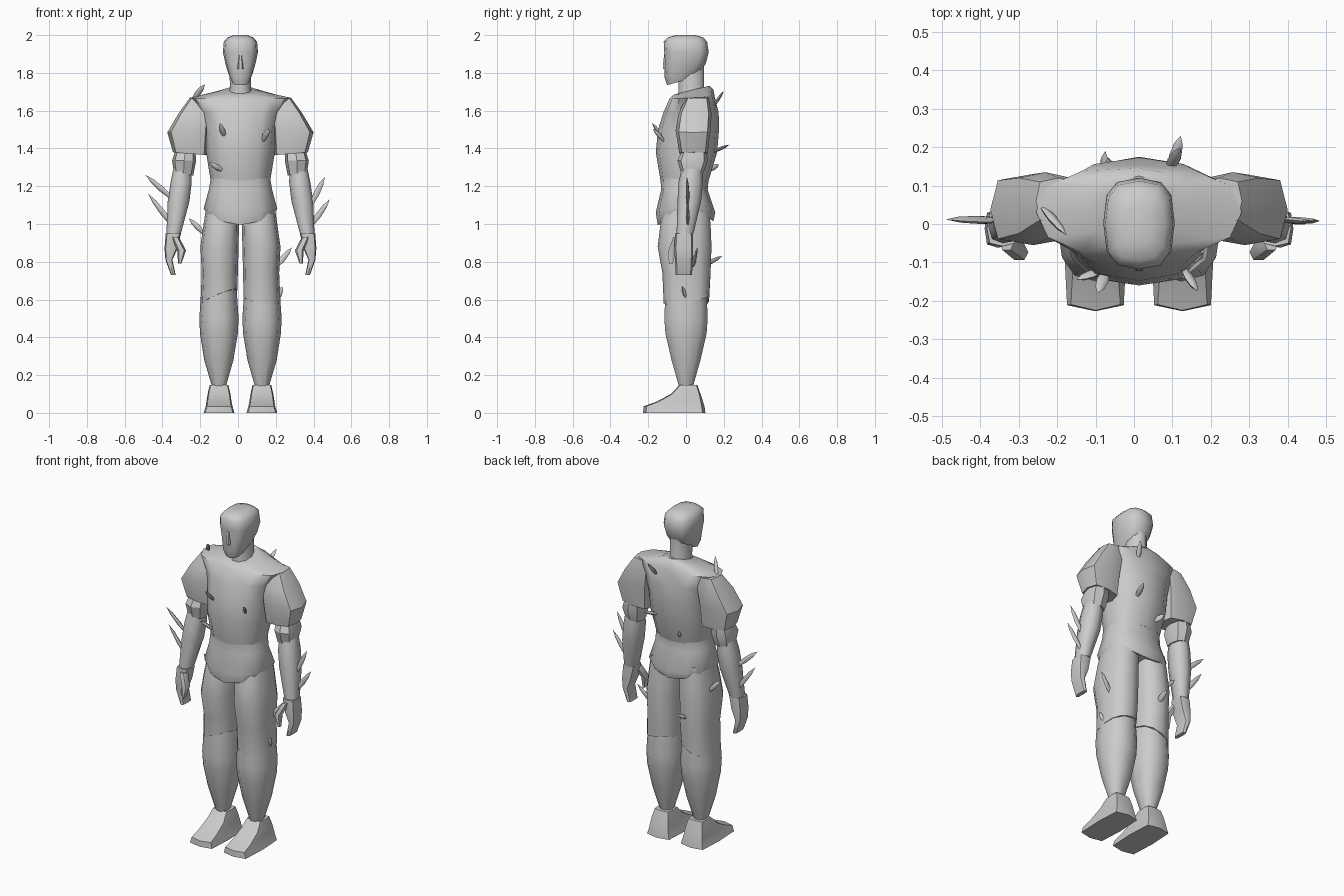
import bpy, bmesh, math
from mathutils import Vector

CX = 0.013  # centre line of the body


def finish(bm, name, angle=35):
    bmesh.ops.recalc_face_normals(bm, faces=bm.faces)
    me = bpy.data.meshes.new(name)
    bm.to_mesh(me)
    bm.free()
    ob = bpy.data.objects.new(name, me)
    bpy.context.collection.objects.link(ob)
    bpy.ops.object.select_all(action='DESELECT')
    ob.select_set(True)
    bpy.context.view_layer.objects.active = ob
    bpy.ops.object.shade_smooth_by_angle(angle=math.radians(angle))
    return ob


def loft(name, rings, n=12, p=2.4, side=1, angle=35):
    """Rings: (z, x0, x1, y0, y1, tilt along x, tilt along y, side lift)."""
    bm = bmesh.new()
    loops = []
    for r in rings:
        z, x0, x1, y0, y1, tx, ty, lift = (tuple(r) + (0, 0, 0))[:8]
        loop = []
        for i in range(n):
            a = 2 * math.pi * i / n
            u, v = (math.copysign(abs(round(f, 6)) ** (2 / p), f)
                    for f in (math.cos(a), math.sin(a)))
            x = (x0 + x1) / 2 + u * (x1 - x0) / 2
            y = (y0 + y1) / 2 + v * (y1 - y0) / 2
            loop.append(bm.verts.new((CX + side * x, y, z + tx * u + ty * v + lift * u * u)))
        loops.append(loop)
    for a, b in zip(loops, loops[1:]):
        for i in range(n):
            bm.faces.new((a[i], a[(i + 1) % n], b[(i + 1) % n], b[i]))
    bm.faces.new(loops[0])
    bm.faces.new(loops[-1])
    return finish(bm, name, angle)


def spike(name, base, tip, w=0.016):
    """Slim leaf-shaped thorn."""
    b, t = Vector(base), Vector(tip)
    d = t - b
    b = b - d * 0.15
    bm = bmesh.new()
    s = d.cross(Vector((0.3, 1, 0.2))).normalized()
    q = d.cross(s).normalized()
    loops = []
    for f, k in ((0.0, 0.6), (0.4, 1.0), (0.75, 0.75)):
        c = b.lerp(t, f)
        loops.append([bm.verts.new(c + w * k * (s * math.cos(a) + 0.6 * q * math.sin(a)))
                      for a in (i * math.pi / 3 for i in range(6))])
    end = bm.verts.new(t)
    for i in range(6):
        j = (i + 1) % 6
        for a, c in zip(loops, loops[1:]):
            bm.faces.new((a[i], a[j], c[j], c[i]))
        bm.faces.new((loops[-1][i], loops[-1][j], end))
    bm.faces.new(loops[0])
    return finish(bm, name, 50)


# Head, nose and neck
loft("head", [
    (1.755, -.045, .045, -.10, .04, 0, .02),
    (1.795, -.064, .064, -.115, .08, 0, .015),
    (1.85, -.08, .08, -.113, .105),
    (1.91, -.093, .093, -.115, .12),
    (1.965, -.088, .088, -.118, .112),
    (1.988, -.068, .068, -.095, .09),
    (2.0, -.035, .035, -.055, .05)], p=2.9, angle=55)
loft("nose", [(1.82, -.018, .018, -.123, -.09), (1.84, -.016, .016, -.125, -.09),
              (1.90, -.01, .01, -.117, -.09)], n=6, p=2, angle=60)
loft("neck", [(1.64, -.075, .075, -.05, .115), (1.72, -.056, .056, -.042, .10),
              (1.84, -.058, .058, -.05, .10)], n=10, p=2, angle=50)

# Shirt: collar, shoulders, chest, waist and hem
loft("shirt", [
    (1.712, -.065, .065, -.04, .125, 0, .02),
    (1.698, -.13, .13, -.065, .145, 0, .014),
    (1.668, -.268, .268, -.088, .152, 0, .006),
    (1.59, -.21, .21, -.12, .173),
    (1.50, -.188, .188, -.148, .175),
    (1.38, -.182, .182, -.16, .165),
    (1.23, -.158, .158, -.135, .12)], p=2.35, angle=50)
loft("shirt_skirt", [
    (1.24, -.158, .158, -.135, .12),
    (1.18, -.168, .168, -.132, .115),
    (1.06, -.195, .195, -.16, .155, 0, 0, .02),
    (1.005, -.18, .18, -.15, .145, 0, .01, .055)], p=2.5, angle=45)

for s, tag in ((-1, "left"), (1, "right")):
    # Puffed sleeve
    loft(tag + "_sleeve", [
        (1.668, .15, .268, .0, .12),
        (1.585, .16, .328, -.04, .135),
        (1.495, .165, .387, -.055, .13, -.01),
        (1.372, .177, .357, -.035, .115, .008)], n=8, p=3.6, side=s, angle=35)
    # Elbow wrap
    loft(tag + "_elbow_wrap", [
        (1.42, .24, .335, -.01, .105),
        (1.335, .235, .362, -.045, .115),
        (1.265, .25, .352, -.025, .09, .008)], n=8, p=2.6, side=s, angle=30)
    # Forearm
    loft(tag + "_forearm", [
        (1.32, .26, .35, -.015, .085),
        (1.22, .258, .37, -.04, .09),
        (1.12, .27, .385, -.045, .08),
        (.95, .315, .392, -.05, .04)], n=8, p=2.4, side=s, angle=60)
    # Hand with curled fingers and thumb
    loft(tag + "_hand", [
        (.95, .315, .396, -.058, .036),
        (.87, .333, .402, -.062, .038),
        (.81, .36, .397, -.058, .036),
        (.73, .343, .368, -.055, .032)], n=8, p=3.5, side=s, angle=50)
    loft(tag + "_thumb", [
        (.93, .325, .365, -.07, -.02),
        (.86, .288, .335, -.096, -.05),
        (.79, .313, .33, -.092, -.068)], n=6, p=2.4, side=s, angle=50)
    # Trouser leg with ragged tilted cuff
    cuff, tilt = ((.61, -.04) if s < 0 else (.60, -.015))
    loft(tag + "_trouser_leg", [
        (1.10, .01, .18, -.11, .12),
        (1.0, .008, .195, -.135, .13),
        (.88, .01, .212, -.15, .135),
        (.74, .014, .205, -.125, .13),
        (cuff, .016, .212, -.118, .122, tilt, .02 * s)], n=12, p=2.4, side=s, angle=50)
    # Calf
    loft(tag + "_calf", [
        (.68, .022, .205, -.112, .112),
        (.50, .01, .218, -.12, .12),
        (.42, .014, .214, -.114, .114),
        (.28, .037, .192, -.08, .08),
        (.13, .08, .148, -.036, .036)], n=10, p=2.3, side=s, angle=50)
    # Foot
    loft(tag + "_foot", [
        (0, .032, .195, -.227, .103),
        (.035, .042, .184, -.225, .098),
        (.06, .047, .18, -.155, .09),
        (.10, .053, .174, -.08, .077),
        (.148, .064, .163, -.035, .06)], n=8, p=7, side=s, angle=40)

# Thorns: (name, base, tip)
for name, base, tip in (
        ("left_forearm_thorn_upper", (-.365, .01, 1.15), (-.49, .012, 1.26)),
        ("left_forearm_thorn_lower", (-.36, .01, 1.01), (-.475, .012, 1.16)),
        ("right_forearm_thorn_upper", (.395, .01, 1.12), (.46, .005, 1.25)),
        ("right_forearm_thorn_lower", (.40, .01, 1.01), (.485, .008, 1.13)),
        ("left_hip_thorn", (-.19, .03, .96), (-.26, .04, 1.03)),
        ("right_thigh_thorn", (.21, .04, .785), (.285, .06, .875)),
        ("right_knee_thorn", (.21, 0, .61), (.235, -.02, .67)),
        ("right_knee_back_thorn", (.12, .085, .60), (.12, .125, .67)),
        ("left_thigh_back_thorn", (-.08, .115, .79), (-.075, .19, .83)),
        ("left_shoulder_thorn", (-.23, .035, 1.67), (-.175, -.03, 1.74)),
        ("chest_thorn_left", (-.075, -.13, 1.47), (-.095, -.18, 1.535)),
        ("chest_thorn_right", (.135, -.125, 1.45), (.165, -.175, 1.505)),
        ("belly_thorn", (-.095, -.125, 1.29), (-.15, -.145, 1.325)),
        ("upper_back_thorn", (.095, .15, 1.63), (.12, .20, 1.705)),
        ("mid_back_thorn", (.10, .15, 1.385), (.122, .23, 1.42)),
        ("lower_back_thorn", (-.05, .13, 1.29), (-.07, .175, 1.315))):
    spike(name, base, tip)
